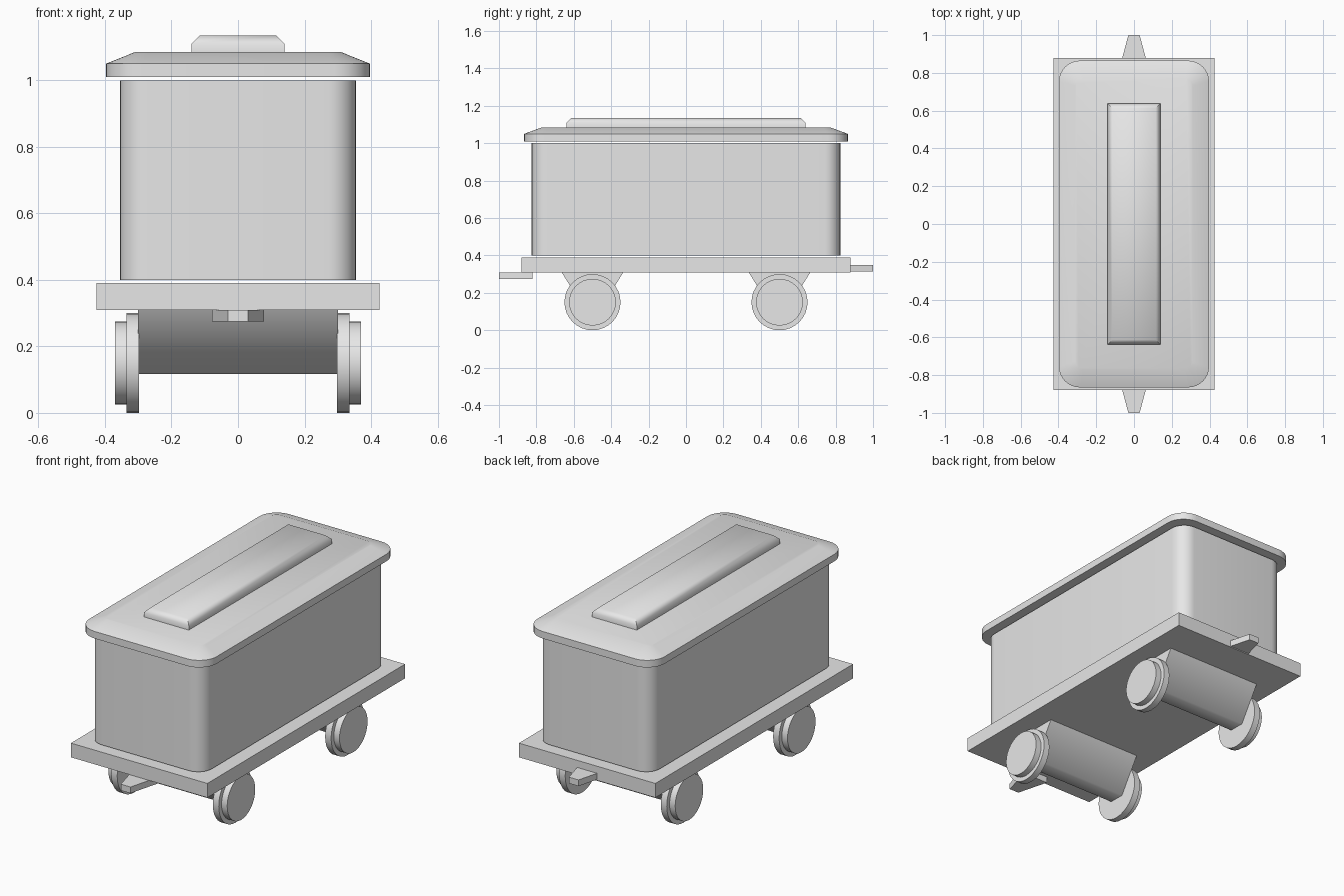
import bpy, bmesh
from math import sin, cos, pi, radians
from mathutils import Matrix

if "Cube" in bpy.data.objects:
    bpy.data.objects.remove(bpy.data.objects["Cube"], do_unlink=True)

grey = bpy.data.materials.new("plain grey")
grey.use_nodes = True
colour = (0.8, 0.8, 0.8, 1)
grey.diffuse_color = colour
grey.node_tree.nodes["Principled BSDF"].inputs["Base Color"].default_value = colour


def finish(name, bm, angle):
    """Turn a bmesh into a smooth-by-angle object."""
    bmesh.ops.recalc_face_normals(bm, faces=bm.faces)
    mesh = bpy.data.meshes.new(name)
    bm.to_mesh(mesh)
    bm.free()
    mesh.materials.append(grey)
    obj = bpy.data.objects.new(name, mesh)
    bpy.context.collection.objects.link(obj)
    bpy.ops.object.select_all(action="DESELECT")
    obj.select_set(True)
    bpy.context.view_layer.objects.active = obj
    bpy.ops.object.shade_smooth_by_angle(angle=radians(angle))
    return obj


def loft(name, rings, angle=35):
    """Skin closed rings of points and cap both ends."""
    bm = bmesh.new()
    loops = [[bm.verts.new(p) for p in ring] for ring in rings]
    n = len(loops[0])
    for low, high in zip(loops, loops[1:]):
        for i in range(n):
            j = (i + 1) % n
            bm.faces.new((low[i], low[j], high[j], high[i]))
    bm.faces.new(loops[0][::-1])
    bm.faces.new(loops[-1])
    return finish(name, bm, angle)


def rounded(hx, hy, r, z, steps=8):
    """Rounded rectangle ring of half sizes hx, hy."""
    ring = []
    for k, (sx, sy) in enumerate(((1, 1), (-1, 1), (-1, -1), (1, -1))):
        for i in range(steps + 1):
            a = (k + i / steps) * pi / 2
            ring.append((sx * (hx - r) + r * cos(a), sy * (hy - r) + r * sin(a), z))
    return ring


def rect(hx, hy, z):
    return [(hx, hy, z), (-hx, hy, z), (-hx, -hy, z), (hx, -hy, z)]


# Deck and body
loft("deck", [rect(0.425, 0.88, 0.31), rect(0.425, 0.88, 0.39)])
loft("body", [rounded(0.355, 0.825, 0.085, z) for z in (0.4, 1.0)])

# Roof with upright rim and sloping shoulder, then the raised ridge
loft("roof", [rounded(0.397, 0.865, 0.11, 1.01),
              rounded(0.397, 0.865, 0.11, 1.05),
              rounded(0.31, 0.77, 0.04, 1.085)])
loft("roof_ridge", [rect(0.14, 0.638, 1.08), rect(0.14, 0.638, 1.11),
                    rect(0.115, 0.613, 1.135)], angle=50)

# Tapered couplers: front one hangs under the deck, back one sits in its edge
for name, side, z in (("front_coupler", -1, 0.275), ("back_coupler", 1, 0.315)):
    outline = [(0.078, 0.82), (-0.078, 0.82), (-0.03, 1.0), (0.03, 1.0)]
    loft(name, [[(x, side * y, h) for x, y in outline] for h in (z, z + 0.035)])

# Axle housings and stepped wheels
for end, yc in (("front", -0.5), ("back", 0.5)):
    section = [(-0.165, 0.31), (0.165, 0.31), (0.045, 0.117), (-0.045, 0.117)]
    loft(end + "_axle_housing",
         [[(x, yc + y, z) for y, z in section] for x in (-0.3, 0.3)], angle=62)
    for side, s in (("left", 1), ("right", -1)):
        profile = [(0.298, 0.15), (0.335, 0.15), (0.335, 0.125), (0.37, 0.125)]
        rings = [[(s * x, yc + r * cos(t * pi / 16), 0.15 + r * sin(t * pi / 16))
                  for t in range(32)] for x, r in profile]
        loft(f"{end}_{side}_wheel", rings)
